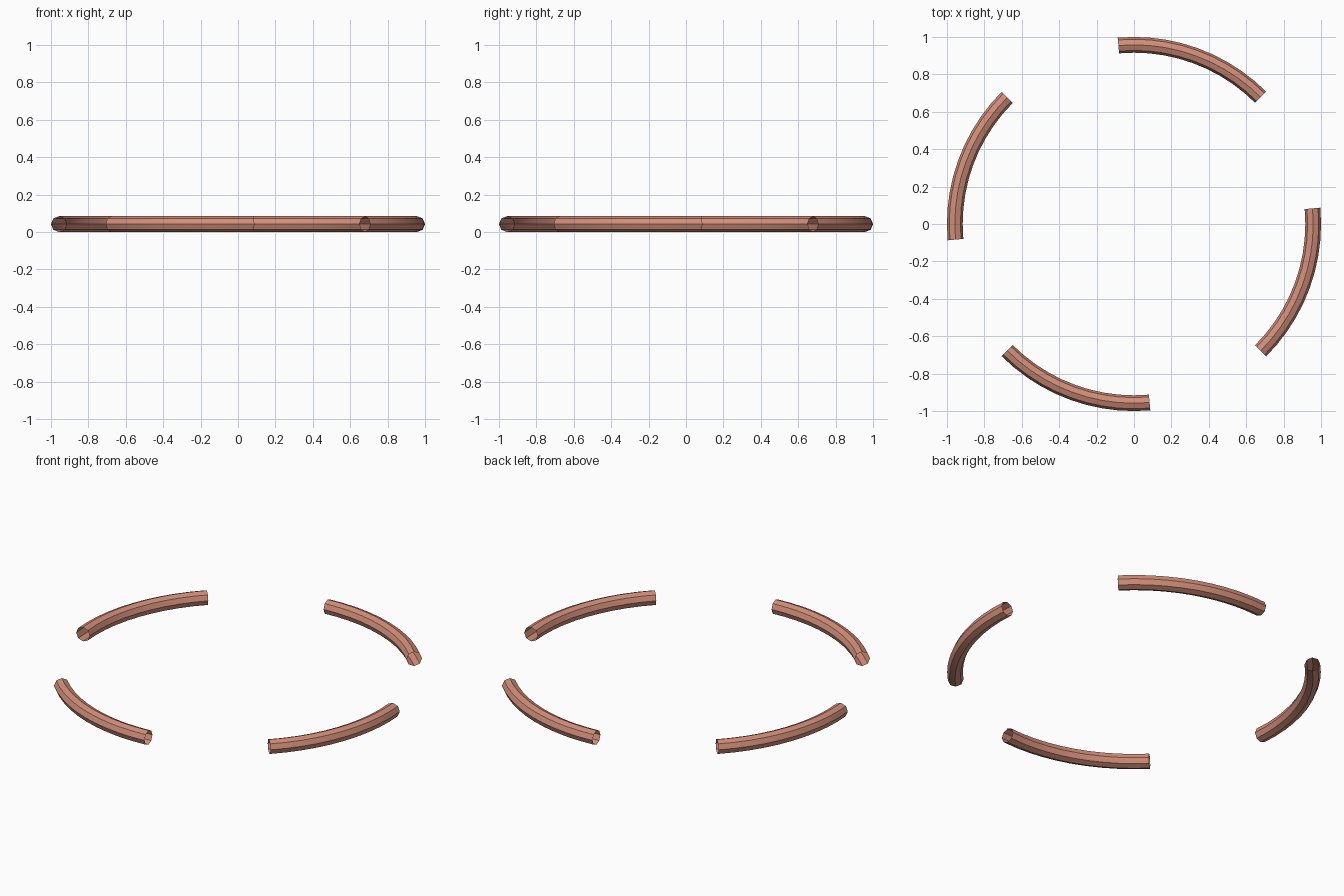
import bpy
import bmesh
from math import cos, sin, pi, radians
from mathutils import Matrix, Vector

cube = bpy.data.objects.get("Cube")
if cube:
    bpy.data.objects.remove(cube, do_unlink=True)

TUBE = 0.042          # tube radius
RING = 1.0 - TUBE     # ring radius to the tube centre
SIDES = 8
STEPS = 10

copper = bpy.data.materials.new("copper_pink")
copper.use_nodes = True
colour = (0.64, 0.27, 0.19, 1.0)
copper.diffuse_color = colour
copper.node_tree.nodes["Principled BSDF"].inputs["Base Color"].default_value = colour


def arc_tube(name, start, sweep):
    """Open-ended octagonal tube bent along part of a ring."""
    bm = bmesh.new()
    turn = Matrix.Rotation(radians(start), 3, "Z")
    profile = []
    for i in range(SIDES):
        a = 2 * pi * i / SIDES
        point = Vector((RING + TUBE * cos(a), 0, TUBE + TUBE * sin(a)))
        profile.append(bm.verts.new(turn @ point))
    edges = [bm.edges.new((profile[i], profile[(i + 1) % SIDES])) for i in range(SIDES)]
    bmesh.ops.spin(bm, geom=profile + edges, cent=(0, 0, 0), axis=(0, 0, 1),
                   angle=radians(sweep), steps=STEPS, use_duplicate=False)
    # Turn every face away from the tube's centre line
    for face in bm.faces:
        face.normal_update()
        mid = face.calc_center_median()
        core = Vector((mid.x, mid.y, 0)).normalized() * RING + Vector((0, 0, TUBE))
        if face.normal.dot(mid - core) < 0:
            face.normal_flip()
    mesh = bpy.data.meshes.new(name)
    bm.to_mesh(mesh)
    bm.free()
    mesh.materials.append(copper)
    obj = bpy.data.objects.new(name, mesh)
    bpy.context.collection.objects.link(obj)
    return obj


# Four equal arcs, a quarter turn apart
names = ("left_arc", "back_arc", "right_arc", "front_arc")
arcs = [arc_tube(name, -45 + 90 * i, 50) for i, name in enumerate(names)]

bpy.ops.object.select_all(action="DESELECT")
for arc in arcs:
    arc.select_set(True)
bpy.context.view_layer.objects.active = arcs[0]
bpy.ops.object.shade_smooth_by_angle(angle=radians(30))
